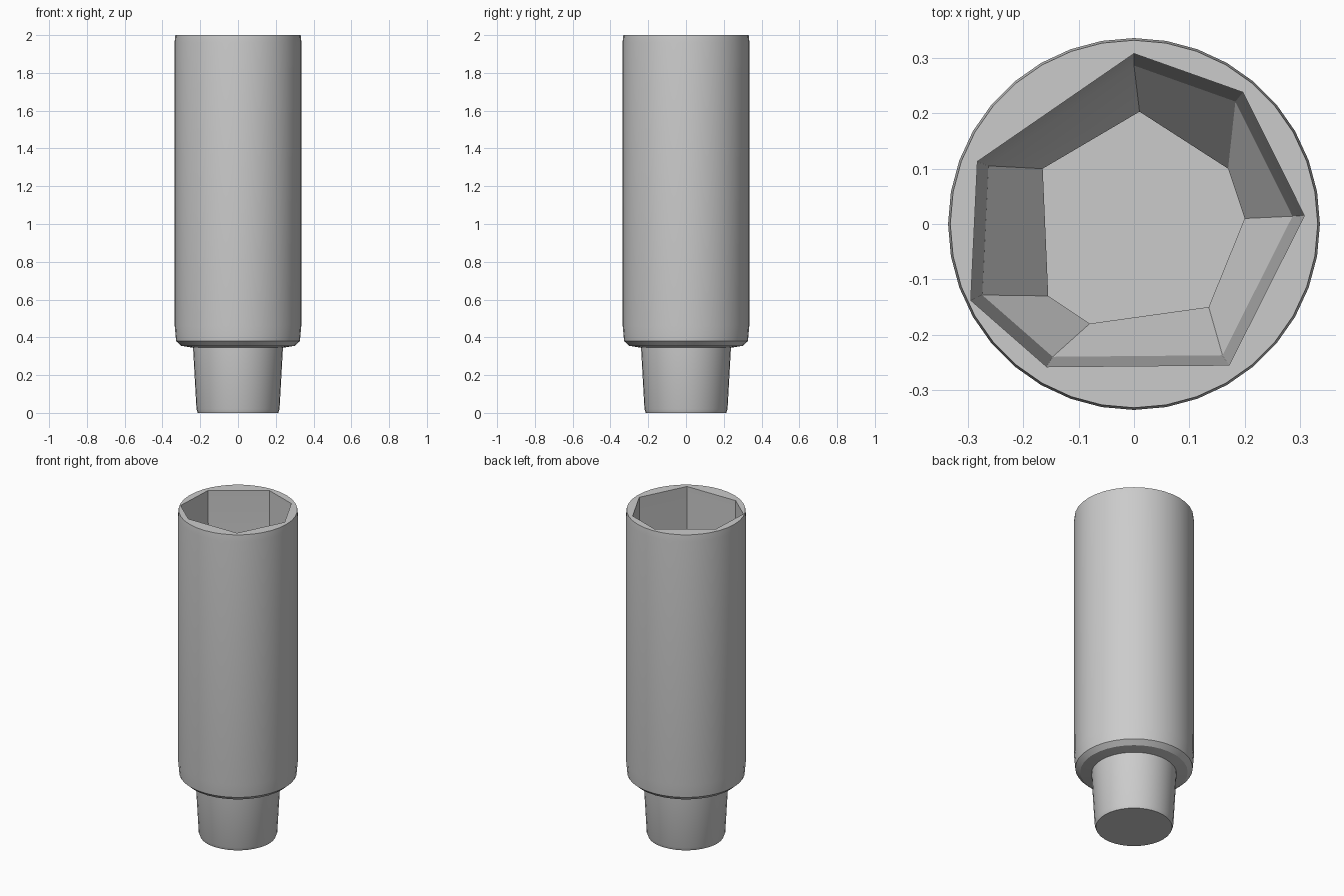
import bpy, bmesh, math
from math import cos, sin, pi

if "Cube" in bpy.data.objects:
    bpy.data.objects.remove(bpy.data.objects["Cube"])


def loft(name, rings):
    """Closed solid through a stack of equal-count point rings."""
    bm = bmesh.new()
    vs = [[bm.verts.new(p) for p in ring] for ring in rings]
    n = len(vs[0])
    for a, b in zip(vs, vs[1:]):
        for i in range(n):
            j = (i + 1) % n
            bm.faces.new((a[i], a[j], b[j], b[i]))
    bm.faces.new(vs[0][::-1])
    bm.faces.new(vs[-1])
    bmesh.ops.recalc_face_normals(bm, faces=bm.faces)
    me = bpy.data.meshes.new(name)
    bm.to_mesh(me)
    bm.free()
    ob = bpy.data.objects.new(name, me)
    bpy.context.collection.objects.link(ob)
    return ob


def circle(r, z, n=36):
    return [(r * cos(2 * pi * i / n), r * sin(2 * pi * i / n), z) for i in range(n)]


def polygon(points, z):
    return [(x, y, z) for x, y in points]


# Outer shell: tapered neck, undercut shoulder, long barrel with soft edges
profile = [(0.213, 0), (0.220, 0.02), (0.238, 0.345), (0.300, 0.355),
           (0.328, 0.38), (0.335, 0.46), (0.336, 1.96), (0.332, 2.0)]
socket = loft("socket_body", [circle(r, z) for r, z in profile])

# Faceted bore: irregular mouth, tapering to a smaller floor inside the neck
mouth = [(0.0, 0.308), (0.197, 0.238), (0.308, 0.015), (0.172, -0.255),
         (-0.158, -0.258), (-0.295, -0.138), (-0.283, 0.113)]
floor = [(0.01, 0.203), (0.17, 0.10), (0.2, 0.01), (0.135, -0.15),
         (-0.08, -0.18), (-0.155, -0.13), (-0.165, 0.10)]
lower = [(x * 0.93, y * 0.93) for x, y in mouth]
cutter = loft("bore_cutter", [polygon(floor, 0.06), polygon(floor, 0.36),
                              polygon(lower, 0.5), polygon(mouth, 1.9),
                              polygon(mouth, 2.1)])
cutter.hide_render = True

# Cut the bore and bake the result
mod = socket.modifiers.new("bore", 'BOOLEAN')
mod.operation = 'DIFFERENCE'
mod.solver = 'EXACT'
mod.object = cutter
bpy.context.view_layer.objects.active = socket
socket.select_set(True)
cutter.select_set(False)
bpy.ops.object.modifier_apply(modifier=mod.name)
bpy.data.objects.remove(cutter)

# Smooth barrel, crisp rim, shoulder and bore facets
bpy.ops.object.shade_smooth_by_angle(angle=math.radians(25))
